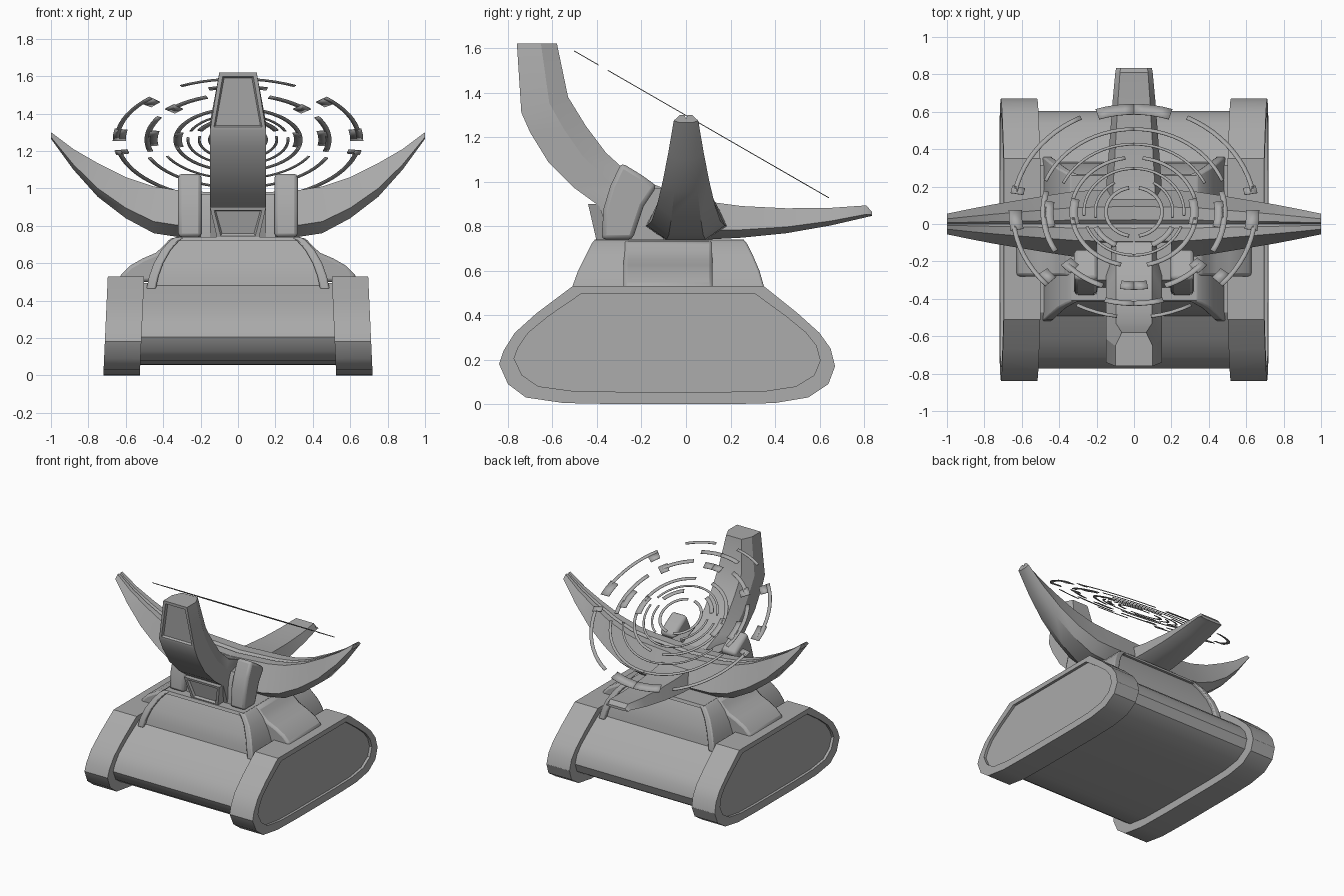
import bpy, bmesh, math
from mathutils import Vector

cube = bpy.data.objects.get("Cube")
if cube:
    bpy.data.objects.remove(cube)

grey = bpy.data.materials.new("mid grey")
grey.use_nodes = True
grey.diffuse_color = (0.4, 0.4, 0.4, 1)
grey.node_tree.nodes["Principled BSDF"].inputs["Base Color"].default_value = (0.4, 0.4, 0.4, 1)


def finish(bm, name, angle=32, bevel=0):
    """Turn a bmesh into a shaded object."""
    bmesh.ops.recalc_face_normals(bm, faces=bm.faces)
    mesh = bpy.data.meshes.new(name)
    bm.to_mesh(mesh)
    bm.free()
    mesh.materials.append(grey)
    mesh.shade_smooth()
    mesh.set_sharp_from_angle(angle=math.radians(angle))
    ob = bpy.data.objects.new(name, mesh)
    bpy.context.collection.objects.link(ob)
    if bevel:
        mod = ob.modifiers.new("soft edges", "BEVEL")
        mod.width = bevel
        mod.segments = 2
    return ob


def loft(sections):
    """Skin closed sections that have equal point counts, with end caps."""
    bm = bmesh.new()
    rows = [[bm.verts.new(p) for p in s] for s in sections]
    n = len(rows[0])
    for a, b in zip(rows, rows[1:]):
        for i in range(n):
            j = (i + 1) % n
            bm.faces.new((a[i], a[j], b[j], b[i]))
    bm.faces.new(rows[0])
    bm.faces.new(rows[-1])
    return bm


def recess(bm, rule, width, depth):
    """Sink a framed panel into the faces chosen by a rule."""
    bmesh.ops.recalc_face_normals(bm, faces=bm.faces)
    faces = [f for f in bm.faces if rule(f)]
    bmesh.ops.inset_region(bm, faces=faces, thickness=width)
    bmesh.ops.inset_region(bm, faces=faces, thickness=0.012, depth=-depth)


def box(x0, x1, y0, y1, z):
    return [(x0, y0, z), (x1, y0, z), (x1, y1, z), (x0, y1, z)]


SIDES = (("left", 1), ("right", -1))

# Track pods with sunken outer panels, and the hull between them
pod = [(-0.84, 0.18), (-0.8, 0.09), (-0.72, 0.03), (-0.55, 0.005), (-0.3, 0), (0.2, 0),
       (0.4, 0.005), (0.55, 0.03), (0.64, 0.09), (0.67, 0.17), (0.65, 0.25), (0.6, 0.32),
       (0.5, 0.41), (0.35, 0.53), (-0.51, 0.53), (-0.67, 0.41), (-0.77, 0.32), (-0.82, 0.24)]
panel = [(-0.083 + (y + 0.083) * 0.911, 0.055 + z * 0.83) for y, z in pod]
for side, s in SIDES:
    layers = [(pod, 0.525), (pod, 0.72), (panel, 0.72), (panel, 0.70)]
    finish(loft([[(s * (x - 0.045 * z), y, z) for y, z in prof] for prof, x in layers]),
           side + "_track_pod")
finish(loft([[(x, y, z) for y, z in panel] for x in (-0.53, 0.53)]), "hull")

# Upper deck: recessed core, curved side slabs and a top lip
deck = [(0.46, 0.49, -0.52, 0.36), (0.53, 0.475, -0.51, 0.35), (0.6, 0.45, -0.485, 0.33),
        (0.67, 0.41, -0.45, 0.3), (0.72, 0.365, -0.425, 0.275), (0.74, 0.335, -0.41, 0.26)]
finish(loft([box(0.03 - w, w - 0.03, f + 0.025, b - 0.025, z - 0.002) for z, w, f, b in deck]),
       "deck_core")
finish(loft([box(-0.335, 0.335, -0.418, 0.268, 0.718), box(-0.335, 0.335, -0.41, 0.26, 0.74)]),
       "deck_lip")
for side, s in SIDES:
    finish(loft([box(s * (w - 0.05), s * w, f, b, z) for z, w, f, b in deck]),
           side + "_deck_rib", bevel=0.008)
    fairing = [(0.25, 0.5), (0.63, 0.5), (0.63, 0.535), (0.58, 0.585), (0.51, 0.625),
               (0.44, 0.655), (0.4, 0.69), (0.36, 0.735), (0.25, 0.735)]
    finish(loft([[(s * x, y, z) for x, z in fairing] for y in (-0.28, 0.12)]),
           side + "_deck_fairing", bevel=0.02)


# Curved horns: two side horns with a grooved crest, and a rear one
def horn_section(w, top, bottom, crest, groove):
    h = top - bottom
    return [(-0.5 * w, bottom), (0.5 * w, bottom), (w, bottom + 0.25 * h),
            (crest * w, top), (0.12 * w, top), (0, top - groove),
            (-0.12 * w, top), (-crest * w, top), (-w, bottom + 0.25 * h)]


side_horn = [(0, 0.97, 0.74, 0.19), (0.32, 0.99, 0.74, 0.175), (0.45, 1.01, 0.76, 0.155),
             (0.6, 1.06, 0.84, 0.13), (0.75, 1.135, 0.955, 0.105), (0.88, 1.21, 1.1, 0.08),
             (1, 1.3, 1.265, 0.055)]
for side, s in SIDES:
    finish(loft([[(s * x, y, z) for y, z in horn_section(w, t, b, 0.5, 0.02)]
                 for x, t, b, w in side_horn]), side + "_horn")
rear_horn = [(-0.1, 0.97, 0.74, 0.16), (0.1, 0.91, 0.74, 0.155), (0.25, 0.89, 0.748, 0.145),
             (0.45, 0.88, 0.768, 0.13), (0.65, 0.882, 0.803, 0.115), (0.81, 0.893, 0.84, 0.1),
             (0.835, 0.865, 0.846, 0.095)]
finish(loft([[(x, y, z) for x, z in horn_section(w, t, b, 0.75, 0)]
             for y, t, b, w in rear_horn]), "rear_horn")

# Front neck sweeping up and forward, with a sunken face panel
neck = [(-0.76, 1.62, -0.58, 1.62, 0.1), (-0.74, 1.31, -0.53, 1.38, 0.15),
        (-0.7, 1.22, -0.45, 1.25, 0.15), (-0.62, 1.09, -0.36, 1.13, 0.15),
        (-0.5, 0.97, -0.25, 1.03, 0.15), (-0.39, 0.89, -0.1, 0.97, 0.15),
        (-0.34, 0.74, 0, 0.74, 0.15)]
sections = []
for fy, fz, by, bz, w in neck:
    front, back = Vector((0, fy, fz)), Vector((0, by, bz))
    mid = front.lerp(back, 0.6)
    sections.append([p + Vector((x, 0, 0)) for p, x in
                     ((front, -w), (front, w), (mid, w), (back, 0.65 * w),
                      (back, -0.65 * w), (mid, -w))])
bm = loft(sections)
recess(bm, lambda f: f.normal.y < -0.9 and f.calc_center_median().z > 1.4, 0.028, 0.015)
finish(bm, "front_neck", 25)

# Chin block under the neck
bm = loft([box(-0.11, 0.11, -0.4, -0.2, 0.725), box(-0.15, 0.15, -0.44, -0.2, 0.9)])
recess(bm, lambda f: f.normal.y < -0.9, 0.028, 0.015)
finish(bm, "chin_block")

# Leaning pillars beside the neck, with a lower inner step
pillar = [(-0.38, 0.74), (-0.37, 0.88), (-0.34, 0.98), (-0.29, 1.085), (-0.2, 1.03),
          (-0.13, 0.98), (-0.19, 0.89), (-0.24, 0.74)]
step = [(-0.34, 0.74), (-0.33, 0.9), (-0.3, 0.97), (-0.1, 0.97), (-0.1, 0.74)]
for side, s in SIDES:
    finish(loft([[(s * x, y, z) for y, z in pillar] for x in (0.195, 0.32)]),
           side + "_pillar", bevel=0.02)
    finish(loft([[(s * x, y, z) for y, z in step] for x in (0.12, 0.2)]),
           side + "_pillar_step")

# Tilted disc of broken rings: inner radius, outer radius, start and end angle
arcs = [(0.64, 0.66, 8, 28), (0.55, 0.58, 0, 16), (0.635, 0.66, 46, 90), (0.58, 0.635, 46, 53),
        (0.6, 0.67, 80, 91), (0.635, 0.66, 100, 154), (0.6, 0.67, 100, 104),
        (0.6, 0.665, 162, 180), (0.47, 0.5, 20, 50), (0.44, 0.51, 42, 50),
        (0.47, 0.5, 60, 105), (0.43, 0.48, 78, 98), (0.5, 0.52, 112, 180),
        (0.43, 0.48, 0, 9), (0.41, 0.425, 115, 180), (0.32, 0.345, 12, 84),
        (0.3, 0.345, 76, 104), (0.325, 0.345, 104, 172), (0.26, 0.275, 0, 70),
        (0.26, 0.275, 85, 180), (0.21, 0.24, 25, 65), (0.2, 0.215, 80, 150), (0.14, 0.16, 10, 170)]
bm = bmesh.new()
for r0, r1, a0, a1 in arcs:
    steps = max(2, round((a1 - a0) / 5))
    for s in (1, -1):
        last = None
        for i in range(steps + 1):
            a = math.radians(a0 + (a1 - a0) * i / steps)
            pair = [bm.verts.new((s * r * math.sin(a), 0.065 - 0.867 * r * math.cos(a),
                                  1.26 + 0.5 * r * math.cos(a))) for r in (r0, r1)]
            if last:
                face = bm.faces.new((last[0], last[1], pair[1], pair[0]))
            last = pair
ob = finish(bm, "ring_disc")
mod = ob.modifiers.new("thin plate", "SOLIDIFY")
mod.thickness = 0.004
mod.offset = 0
